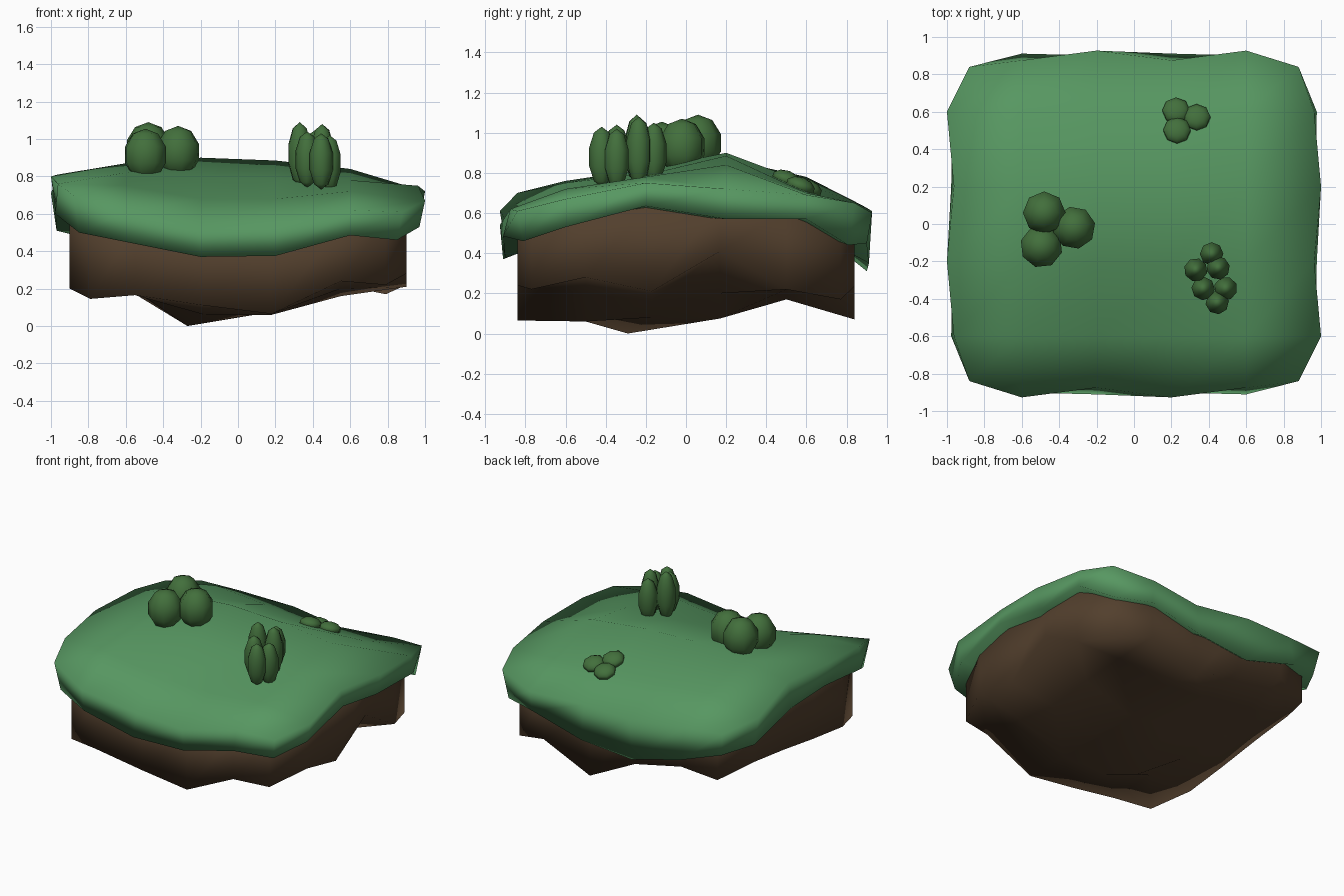
import bpy, bmesh, math

if "Cube" in bpy.data.objects:
    bpy.data.objects.remove(bpy.data.objects["Cube"])


def material(name, rgb):
    m = bpy.data.materials.new(name)
    m.diffuse_color = (*rgb, 1)
    m.use_nodes = True
    m.node_tree.nodes["Principled BSDF"].inputs["Base Color"].default_value = m.diffuse_color
    return m


GRASS = material("grass", (0.095, 0.31, 0.12))
SOIL = material("soil", (0.085, 0.05, 0.026))
LEAF = material("leaf", (0.055, 0.16, 0.045))


def finish(bm, name, mat, angle):
    bmesh.ops.recalc_face_normals(bm, faces=bm.faces)
    me = bpy.data.meshes.new(name)
    bm.to_mesh(me)
    bm.free()
    me.materials.append(mat)
    ob = bpy.data.objects.new(name, me)
    bpy.context.collection.objects.link(ob)
    bpy.ops.object.select_all(action='DESELECT')
    ob.select_set(True)
    bpy.context.view_layer.objects.active = ob
    bpy.ops.object.shade_smooth_by_angle(angle=math.radians(angle))
    return ob


def slab(name, n, top, bottom, mat, angle):
    """Closed block from two n x n point functions joined round the rim."""
    bm = bmesh.new()
    T = [[bm.verts.new(top(i, j)) for i in range(n)] for j in range(n)]
    B = [[bm.verts.new(bottom(i, j)) for i in range(n)] for j in range(n)]
    for G in (T, B):
        for j in range(n - 1):
            for i in range(n - 1):
                bm.faces.new((G[j][i], G[j][i + 1], G[j + 1][i + 1], G[j + 1][i]))
    k = n - 1
    rim = [(i, 0) for i in range(k)] + [(k, j) for j in range(k)]
    rim += [(k - i, k) for i in range(k)] + [(0, k - j) for j in range(k)]
    for (a, b), (c, d) in zip(rim, rim[1:] + rim[:1]):
        bm.faces.new((B[b][a], B[d][c], T[d][c], T[b][a]))
    return finish(bm, name, mat, angle)


# Turf heights, rows run front to back, columns left to right
TOP = [[.70, .61, .53, .54, .62, .61],
       [.76, .75, .68, .68, .72, .67],
       [.80, .82, .80, .79, .78, .75],
       [.81, .87, .90, .885, .84, .72],
       [.71, .78, .75, .71, .70, .69],
       [.65, .64, .61, .59, .60, .65]]
LOW = [[.50, .45, .37, .375, .485, .46],
       [.60, .56, .49, .49, .54, .53],
       [.63, .64, .62, .61, .60, .635],
       [.62, .68, .70, .69, .65, .57],
       [.51, .57, .55, .52, .52, .57],
       [.48, .42, .31, .35, .45, .44]]
GX = [-.97, -.6, -.2, .2, .6, .97]
GY = [-.9, -.6, -.2, .2, .6, .9]


def plan(i, j, wave):
    x, y = GX[i], GY[j]
    ex, ey = i in (0, 5), j in (0, 5)
    if ex and ey:
        inset = 0 if wave > 0 else .03
        return math.copysign(.88 - inset, x), math.copysign(.84 - inset, y)
    if ey:
        y = math.copysign(.905 + wave * (.022 if (i + j) % 2 else -.03), y)
    if ex:
        x = math.copysign(.975 + wave * (-.012 if (i + j) % 2 else .025), x)
    return x, y


slab("turf", 6, lambda i, j: (*plan(i, j, 1), TOP[j][i]),
     lambda i, j: (*plan(i, j, -.2), LOW[j][i]), GRASS, 180)


def height(x, y):
    def cell(g, v):
        k = max(a for a in range(5) if a == 0 or g[a] <= v)
        return k, min(max((v - g[k]) / (g[k + 1] - g[k]), 0), 1)
    i, u = cell(GX, x)
    j, v = cell(GY, y)
    return ((TOP[j][i] * (1 - u) + TOP[j][i + 1] * u) * (1 - v)
            + (TOP[j + 1][i] * (1 - u) + TOP[j + 1][i + 1] * u) * v)


# Earth block with a ragged underside
UNDER = [[.145, .165, .11, .065, .24, .22],
         [.20, .19, .06, .06, .20, .28],
         [.24, .17, .00, .08, .16, .21],
         [.29, .20, .13, .075, .20, .41],
         [.33, .25, .20, .17, .22, .22],
         [.27, .33, .25, .07, .235, .17]]


def earth_plan(i, j):
    x = (-.9, -.55, -.18, .18, .55, .9)[i]
    y = (-.84, -.5, -.17, .17, .5, .84)[j]
    if i in (0, 5) and j in (0, 5):
        return math.copysign(.79, x), math.copysign(.77, y)
    return x, y


def earth_top(i, j):
    x, y = earth_plan(i, j)
    return x, y, height(x, y) - .09


def earth_low(i, j):
    x, y = earth_plan(i, j)
    if (i, j) == (2, 2):
        x, y = -.27, -.29      # lowest point
    return x, y, UNDER[j][i]


slab("earth", 6, earth_top, earth_low, SOIL, 180)


# Plants: faceted blobs stretched to shape
def blob(name, pos, radii, tilt=0, turn=0):
    bm = bmesh.new()
    bmesh.ops.create_uvsphere(bm, u_segments=8, v_segments=5, radius=1)
    ob = finish(bm, name, LEAF, 60)
    ob.location, ob.scale = pos, radii
    ob.rotation_euler = (tilt, 0, turn)


for k, (x, y, top, r) in enumerate([(-.48, .06, 1.09, .12), (-.495, -.12, 1.055, .12),
                                    (-.32, -.02, 1.07, .12)]):
    blob(f"round_bush_{k + 1}", (x, y, top - .14), (r, r, .14), 0, k * .5)

for k, (x, y, top, h) in enumerate([(.415, -.16, 1.05, .15), (.33, -.245, 1.09, .17),
                                    (.45, -.235, 1.08, .17), (.37, -.345, 1.04, .15),
                                    (.49, -.345, 1.02, .15), (.445, -.42, 1.03, .15)]):
    blob(f"tall_bush_{k + 1}", (x, y, top - h), (.066, .066, h), 0, k * .5)

for k, (x, y) in enumerate([(.225, .605), (.335, .57), (.23, .50)]):
    blob(f"low_bush_{k + 1}", (x, y, height(x, y) + .015), (.077, .075, .045),
         math.radians(-20))
